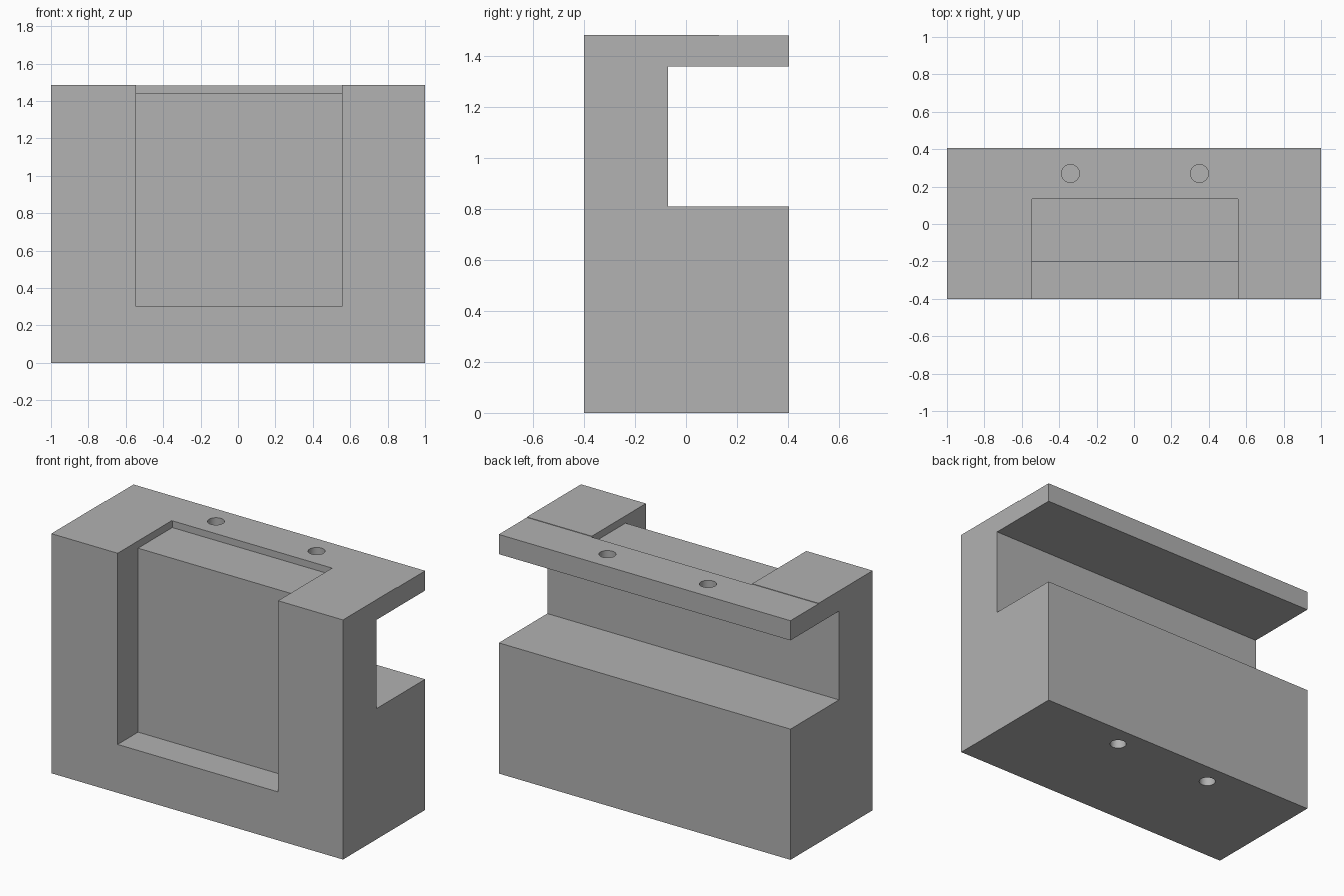
import bpy, bmesh, math

cube = bpy.data.objects.get("Cube")
if cube:
    bpy.data.objects.remove(cube, do_unlink=True)

grey = bpy.data.materials.new("plain grey")
grey.use_nodes = True
GREY = (0.445, 0.445, 0.445, 1)
grey.diffuse_color = GREY
grey.node_tree.nodes["Principled BSDF"].inputs["Base Color"].default_value = GREY


def extrude_profile(name, profile, x0, x1):
    """Extrude a closed (y, z) profile along x."""
    bm = bmesh.new()
    face = bm.faces.new([bm.verts.new((x0, y, z)) for y, z in profile])
    out = bmesh.ops.extrude_face_region(bm, geom=[face])
    verts = [v for v in out["geom"] if isinstance(v, bmesh.types.BMVert)]
    bmesh.ops.translate(bm, verts=verts, vec=(x1 - x0, 0, 0))
    bmesh.ops.recalc_face_normals(bm, faces=bm.faces)
    mesh = bpy.data.meshes.new(name)
    bm.to_mesh(mesh)
    bm.free()
    mesh.materials.append(grey)
    obj = bpy.data.objects.new(name, mesh)
    bpy.context.collection.objects.link(obj)
    return obj


def cut(obj, cutter):
    """Subtract the cutter from the object and remove it."""
    cutter.hide_render = True
    mod = obj.modifiers.new("cut", "BOOLEAN")
    mod.operation = "DIFFERENCE"
    mod.solver = "EXACT"
    mod.object = cutter
    bpy.context.view_layer.objects.active = obj
    bpy.ops.object.modifier_apply(modifier=mod.name)
    bpy.data.objects.remove(cutter, do_unlink=True)


# Block with a slot across the back and a thin overhanging lip
TOP, BACK = 1.485, 0.405
block = extrude_profile("bracket_block", [
    (-0.4, 0), (BACK, 0), (BACK, 0.81), (-0.07, 0.81), (-0.07, 1.36),
    (BACK, 1.36), (BACK, TOP - 0.003), (0.13, TOP - 0.003), (0.13, TOP),
    (-0.4, TOP)], -1, 1)

# Front recess that steps into a shallow pocket on top
cut(block, extrude_profile("recess_cutter", [
    (-0.6, 0.3), (-0.2, 0.3), (-0.2, 1.44), (0.135, 1.44),
    (0.135, 1.7), (-0.6, 1.7)], -0.545, 0.555))

# Blind screw holes in the lip and the underside
for x in (-0.34, 0.35):
    for z in (0, TOP):
        bpy.ops.mesh.primitive_cylinder_add(
            vertices=32, radius=0.048, depth=0.14, location=(x, 0.27, z))
        hole = bpy.context.object
        hole.data.materials.append(grey)
        cut(block, hole)

# Smooth the hole walls and keep the block edges sharp
bpy.ops.object.select_all(action="DESELECT")
block.select_set(True)
bpy.context.view_layer.objects.active = block
bpy.ops.object.shade_smooth_by_angle(angle=math.radians(30))
